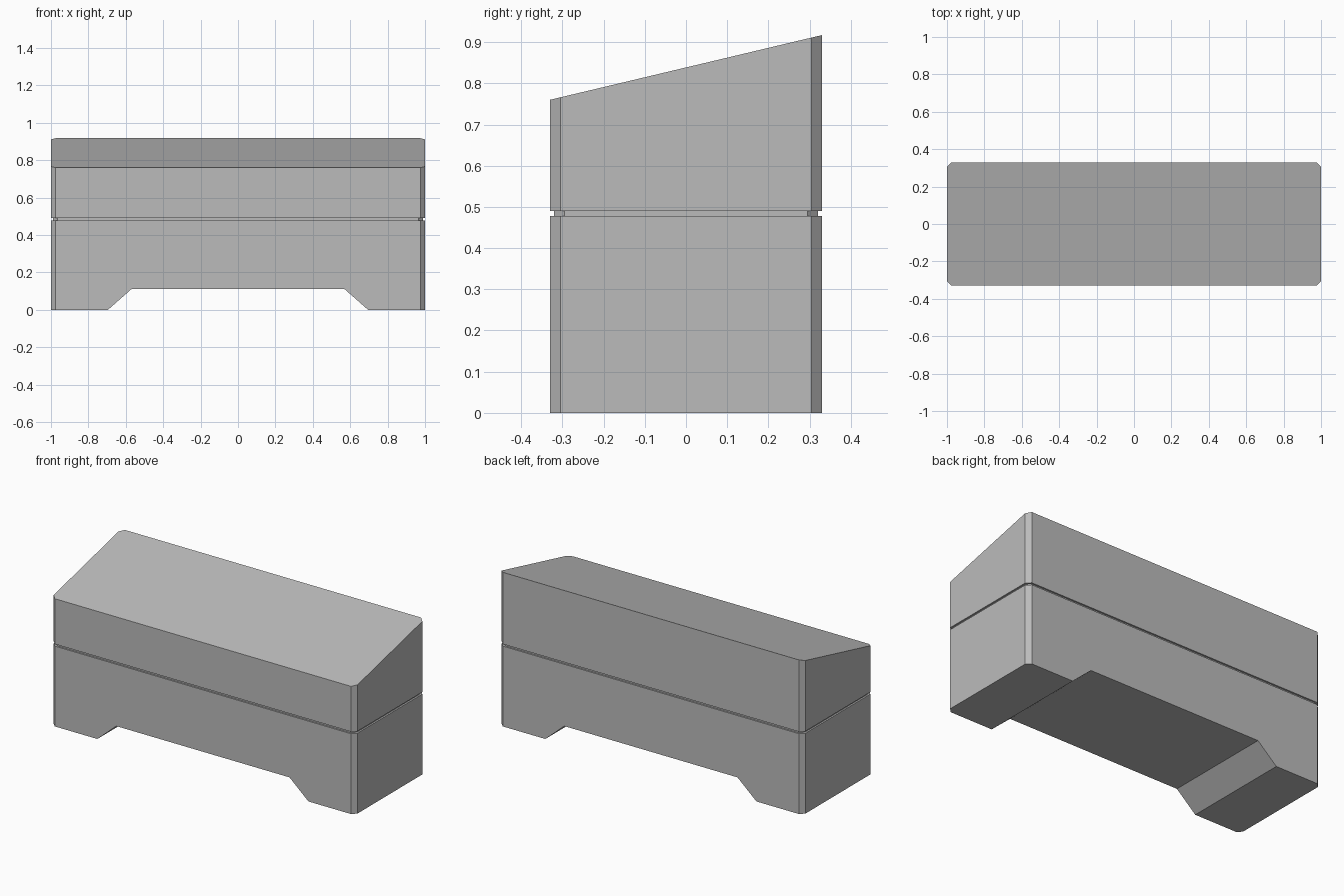
import bpy
import bmesh
from mathutils import Vector

if "Cube" in bpy.data.objects:
    bpy.data.objects.remove(bpy.data.objects["Cube"], do_unlink=True)

HALF_LENGTH, HALF_DEPTH, CHAMFER = 1.0, 0.33, 0.025
SEAM_LOW, SEAM_HIGH, SEAM_INSET = 0.478, 0.49, 0.01

grey = bpy.data.materials.new("plain_grey")
grey.use_nodes = True
colour = (0.5, 0.5, 0.5, 1)
grey.diffuse_color = colour
grey.node_tree.nodes["Principled BSDF"].inputs["Base Color"].default_value = colour


def chamfered_prism(name, profile, direction, half_length):
    """Sweep a flat profile both ways along direction, then chamfer the four upright corners."""
    bm = bmesh.new()
    sweep = Vector(direction) * half_length
    face = bm.faces.new([bm.verts.new(Vector(p) - sweep) for p in profile])
    swept = bmesh.ops.extrude_face_region(bm, geom=[face], use_keep_orig=True)
    verts = [g for g in swept["geom"] if isinstance(g, bmesh.types.BMVert)]
    bmesh.ops.translate(bm, verts=verts, vec=sweep * 2)
    bmesh.ops.recalc_face_normals(bm, faces=bm.faces)
    upright = [e for e in bm.edges
               if abs((e.verts[0].co - e.verts[1].co).normalized().z) > 0.99]
    bmesh.ops.bevel(bm, geom=upright, offset=CHAMFER, offset_type='OFFSET',
                    segments=1, affect='EDGES', profile=0.5)
    # Set the exact chamfer width along each wall
    bmesh.ops.recalc_face_normals(bm, faces=bm.faces)
    mesh = bpy.data.meshes.new(name)
    bm.to_mesh(mesh)
    bm.free()
    mesh.materials.append(grey)
    obj = bpy.data.objects.new(name, mesh)
    bpy.context.collection.objects.link(obj)
    return obj


# Base with a trapezoid opening between two feet
right_side = [(-HALF_LENGTH, SEAM_LOW), (-HALF_LENGTH, 0), (-0.695, 0), (-0.57, 0.11)]
outline = right_side + [(-x, z) for x, z in reversed(right_side)]
chamfered_prism("base", [(x, 0, z) for x, z in outline], (0, 1, 0), HALF_DEPTH)

# Recessed seam between base and lid
d = HALF_DEPTH - SEAM_INSET
chamfered_prism("seam", [(0, -d, SEAM_LOW), (0, d, SEAM_LOW),
                         (0, d, SEAM_HIGH), (0, -d, SEAM_HIGH)],
                (1, 0, 0), HALF_LENGTH - SEAM_INSET)

# Lid with a top sloping down to the front
d = HALF_DEPTH
chamfered_prism("sloped_lid", [(0, -d, SEAM_HIGH), (0, d, SEAM_HIGH),
                               (0, d, 0.917), (0, -d, 0.76)],
                (1, 0, 0), HALF_LENGTH)
